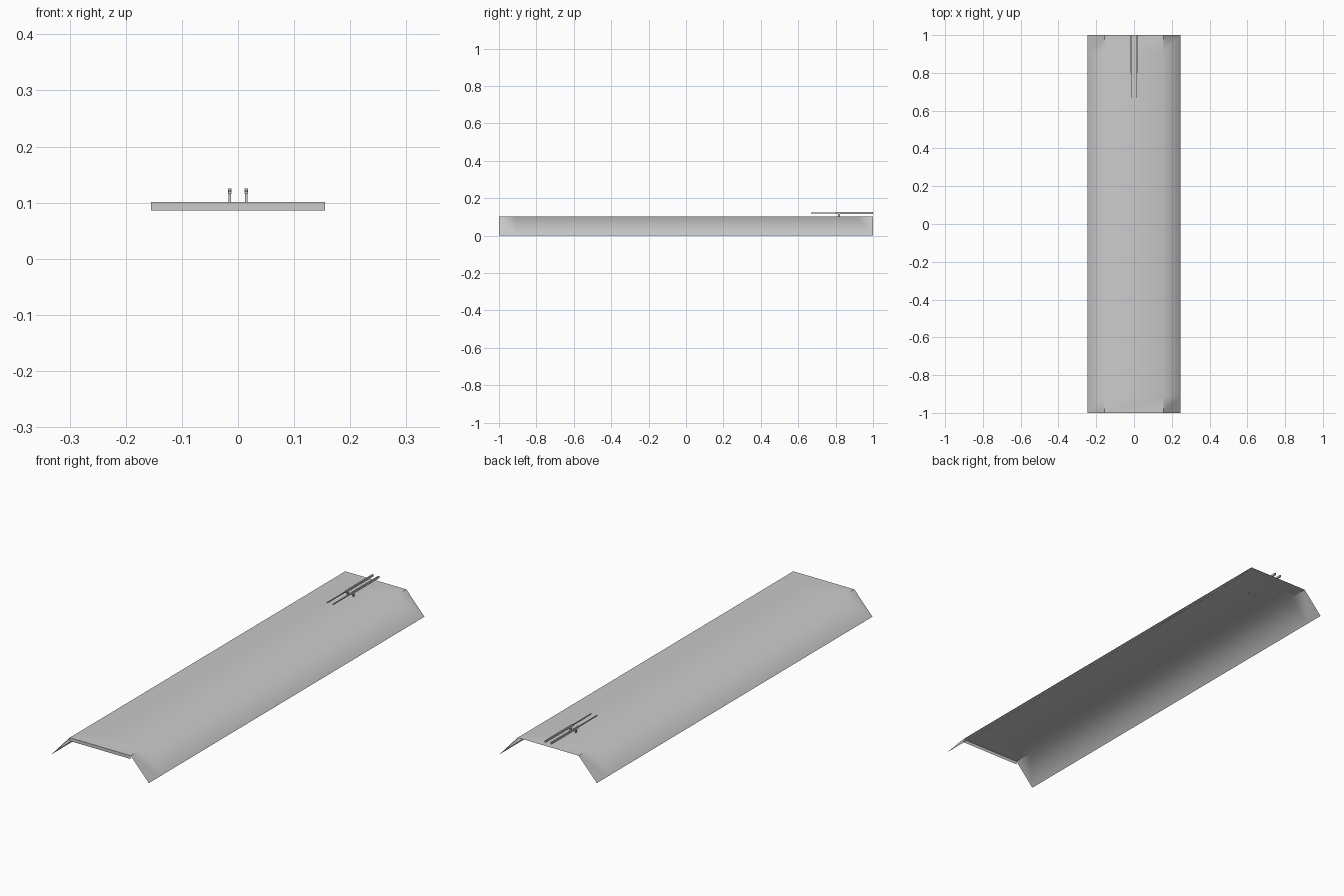
import bpy, bmesh
from mathutils import Vector

if "Cube" in bpy.data.objects:
    bpy.data.objects.remove(bpy.data.objects["Cube"])

HW, FOOT, TOP, LIP = 0.155, 0.247, 0.101, 0.086


def new_object(name, bm):
    mesh = bpy.data.meshes.new(name)
    bm.to_mesh(mesh)
    bm.free()
    obj = bpy.data.objects.new(name, mesh)
    bpy.context.collection.objects.link(obj)
    return obj


def add_box(bm, lo, hi):
    lo, hi = Vector(lo), Vector(hi)
    verts = bmesh.ops.create_cube(bm, size=1)["verts"]
    bmesh.ops.scale(bm, vec=hi - lo, verts=verts)
    bmesh.ops.translate(bm, vec=(lo + hi) / 2, verts=verts)


# Folded sheet: flat deck with a sloping flap along each side
bm = bmesh.new()
profile = [(-FOOT, 0), (-HW, TOP), (HW, TOP), (FOOT, 0)]
rows = [[bm.verts.new((x, y, z)) for x, z in profile]
        for y in (-1, -0.91, 0.91, 1)]
for a, b in zip(rows, rows[1:]):
    for i in range(3):
        face = bm.faces.new((a[i], a[i + 1], b[i + 1], b[i]))
        face.smooth = True
# Short hard creases at the ends of the folds
for end, inner in ((0, 1), (3, 2)):
    for i in (1, 2):
        bm.edges.get((rows[end][i], rows[inner][i])).smooth = False
bm.normal_update()
deck = new_object("folded_deck", bm)
weighted = deck.modifiers.new("Weighted Normals", 'WEIGHTED_NORMAL')
weighted.mode = 'FACE_AREA'
weighted.keep_sharp = True

# Downturned lip on the front end
bm = bmesh.new()
bm.faces.new([bm.verts.new((x, -1, z)) for x, z in
              ((-HW, LIP), (HW, LIP), (HW, TOP), (-HW, TOP))])
new_object("front_lip", bm)

# Pair of rods: thick rear section, thin front section and a post each
for side, sx in (("left", -1), ("right", 1)):
    c = sx * 0.0147
    bm = bmesh.new()
    add_box(bm, (c - .003, 0.80, .116), (c + .003, 1.0, .125))
    add_box(bm, (c - .002, 0.667, .119), (c + .002, 0.80, .123))
    add_box(bm, (c - .002, 0.813, .097), (c + .002, 0.823, .116))
    new_object(side + "_rod", bm)
